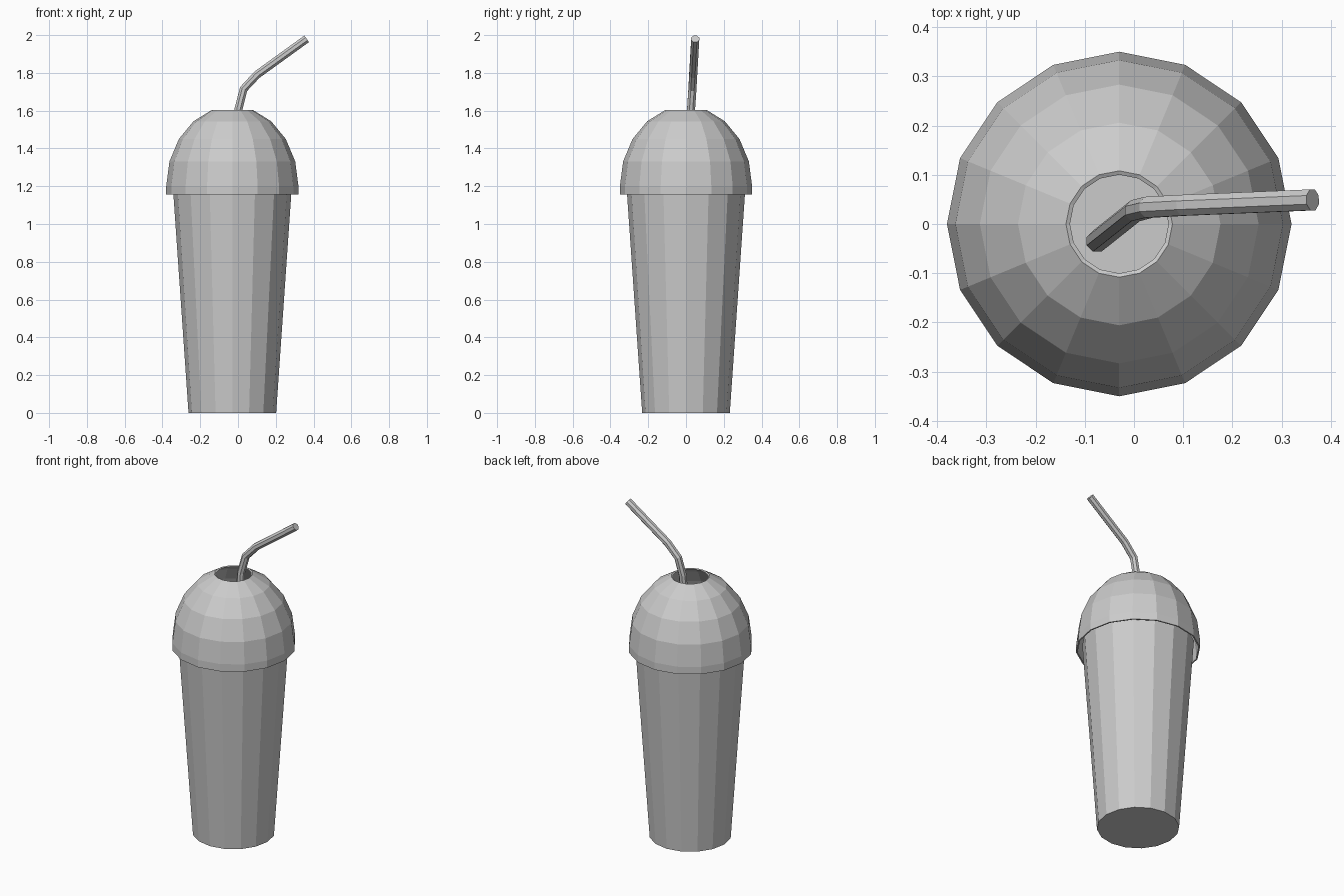
import bpy, bmesh, math
from mathutils import Vector

if "Cube" in bpy.data.objects:
    bpy.data.objects.remove(bpy.data.objects["Cube"])

CX = -0.03   # cup axis
SIDES = 16


def finish(bm, name):
    bmesh.ops.recalc_face_normals(bm, faces=bm.faces)
    mesh = bpy.data.meshes.new(name)
    bm.to_mesh(mesh)
    bm.free()
    obj = bpy.data.objects.new(name, mesh)
    bpy.context.collection.objects.link(obj)
    return obj


def bridge(bm, a, b):
    n = len(a)
    for i in range(n):
        j = (i + 1) % n
        bm.faces.new((a[i], a[j], b[j], b[i]))


def lathe(name, profile, closed):
    """Spin (radius, z) points; a closed profile joins end to start, otherwise ends are capped."""
    bm = bmesh.new()
    rings = []
    for r, z in profile:
        angles = [2 * math.pi * i / SIDES for i in range(SIDES)]
        rings.append([bm.verts.new((CX + r * math.cos(a), r * math.sin(a), z)) for a in angles])
    for a, b in zip(rings, rings[1:]):
        bridge(bm, a, b)
    if closed:
        bridge(bm, rings[-1], rings[0])
    else:
        bm.faces.new(rings[0])
        bm.faces.new(rings[-1])
    return finish(bm, name)


def tube(name, path, radius, sides):
    """Sweep a polygon along a path, mitred at the bends."""
    pts = [Vector(p) for p in path]
    bm = bmesh.new()
    rings = []
    for i, p in enumerate(pts):
        d_in = (p - pts[max(i - 1, 0)]).normalized()
        d_out = (pts[min(i + 1, len(pts) - 1)] - p).normalized()
        t = (d_in + d_out).normalized()
        v = Vector((0, 1, 0))
        v = (v - t * v.dot(t)).normalized()
        u = v.cross(t)
        ring = []
        for k in range(sides):
            a = 2 * math.pi * (k + 0.5) / sides
            ring.append(bm.verts.new(p + radius * (u * math.cos(a) + v * math.sin(a))))
        rings.append(ring)
    for a, b in zip(rings, rings[1:]):
        bridge(bm, a, b)
    bm.faces.new(rings[0])
    bm.faces.new(rings[-1])
    return finish(bm, name)


# Tapered cup: outer wall up, over the rim, inner wall down to the floor
lathe("cup", [(0.232, 0), (0.315, 1.2), (0.306, 1.2), (0.224, 0.01)], False)

# Domed lid: thin shell with a straight skirt and a round opening
outer = [(0.35, 1.155), (0.35, 1.2)]
outer += [(0.35 * math.cos(math.radians(a)), 1.2 + 0.425 * math.sin(math.radians(a)))
          for a in (18, 36, 54, 72)]
inner = [(r - 0.008, z - (0.004 if z > 1.3 else 0)) for r, z in reversed(outer)]
lathe("dome_lid", outer + inner, True)

# Bent drinking straw leaning inside the cup
tube("straw", [(-0.075, -0.035, 0.03), (0.003, 0.027, 1.61), (0.03, 0.034, 1.715),
               (0.10, 0.038, 1.79), (0.363, 0.049, 1.98)], 0.023, 8)
